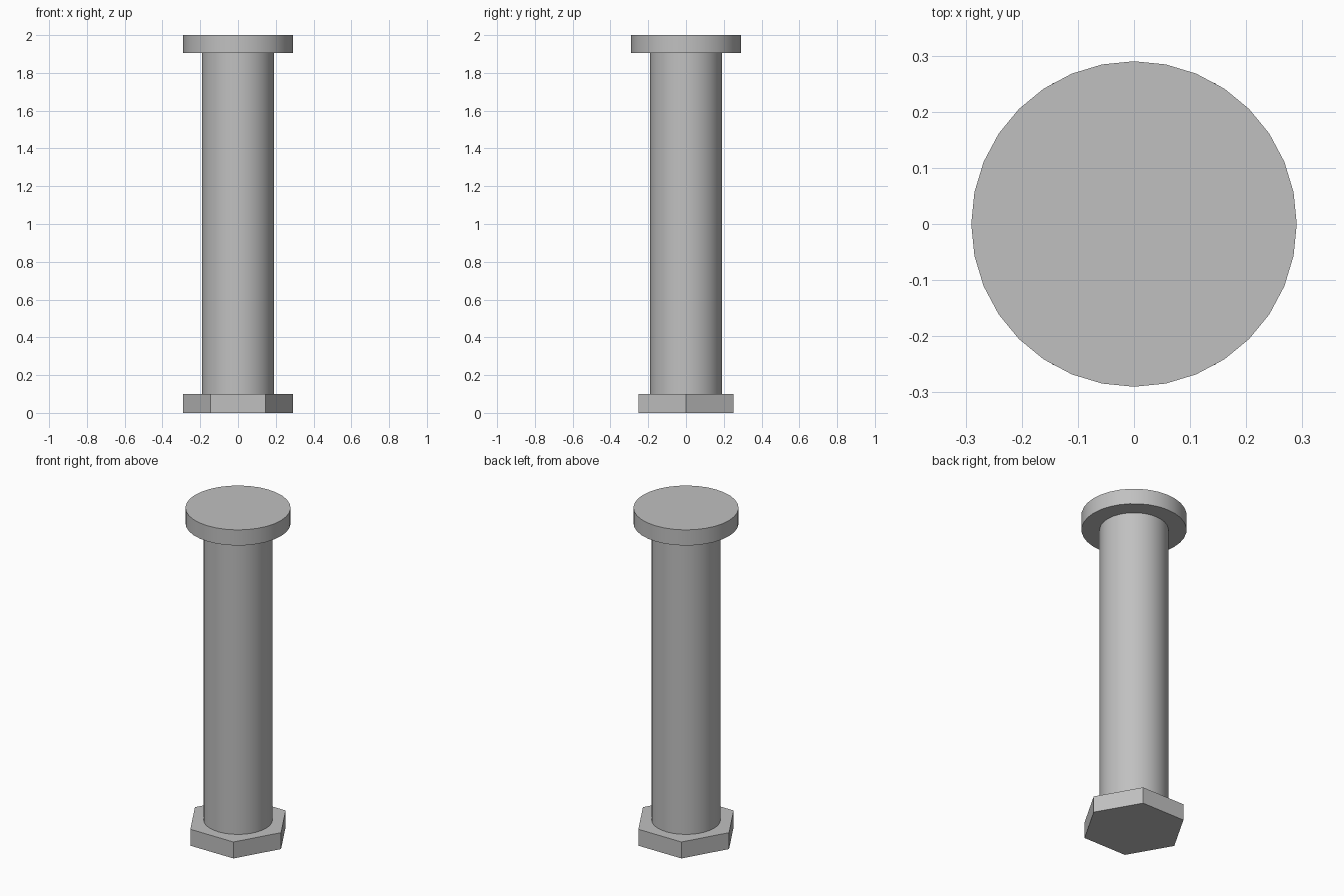
import bpy
from math import pi, radians

cube = bpy.data.objects.get("Cube")
if cube:
    bpy.data.objects.remove(cube, do_unlink=True)

# Single plain grey metal
GREY = (0.53, 0.53, 0.53, 1.0)
steel = bpy.data.materials.new("grey_steel")
steel.use_nodes = True
steel.diffuse_color = GREY
steel.node_tree.nodes["Principled BSDF"].inputs["Base Color"].default_value = GREY


def prism(name, sides, radius, bottom, top, smooth):
    """Upright cylinder or prism with a corner on the x axis."""
    bpy.ops.mesh.primitive_cylinder_add(
        vertices=sides, radius=radius, depth=top - bottom,
        location=(0, 0, (bottom + top) / 2), rotation=(0, 0, pi / 2))
    obj = bpy.context.object
    obj.name = name
    obj.data.materials.append(steel)
    if smooth:
        bpy.ops.object.shade_smooth_by_angle(angle=radians(30))
    return obj


# Hexagonal nut at the foot, round shaft, flat round head
prism("hex_nut", 6, 0.29, 0.0, 0.1, False)
prism("shaft", 32, 0.19, 0.1, 1.905, True)
prism("round_head", 32, 0.29, 1.905, 2.0, True)
